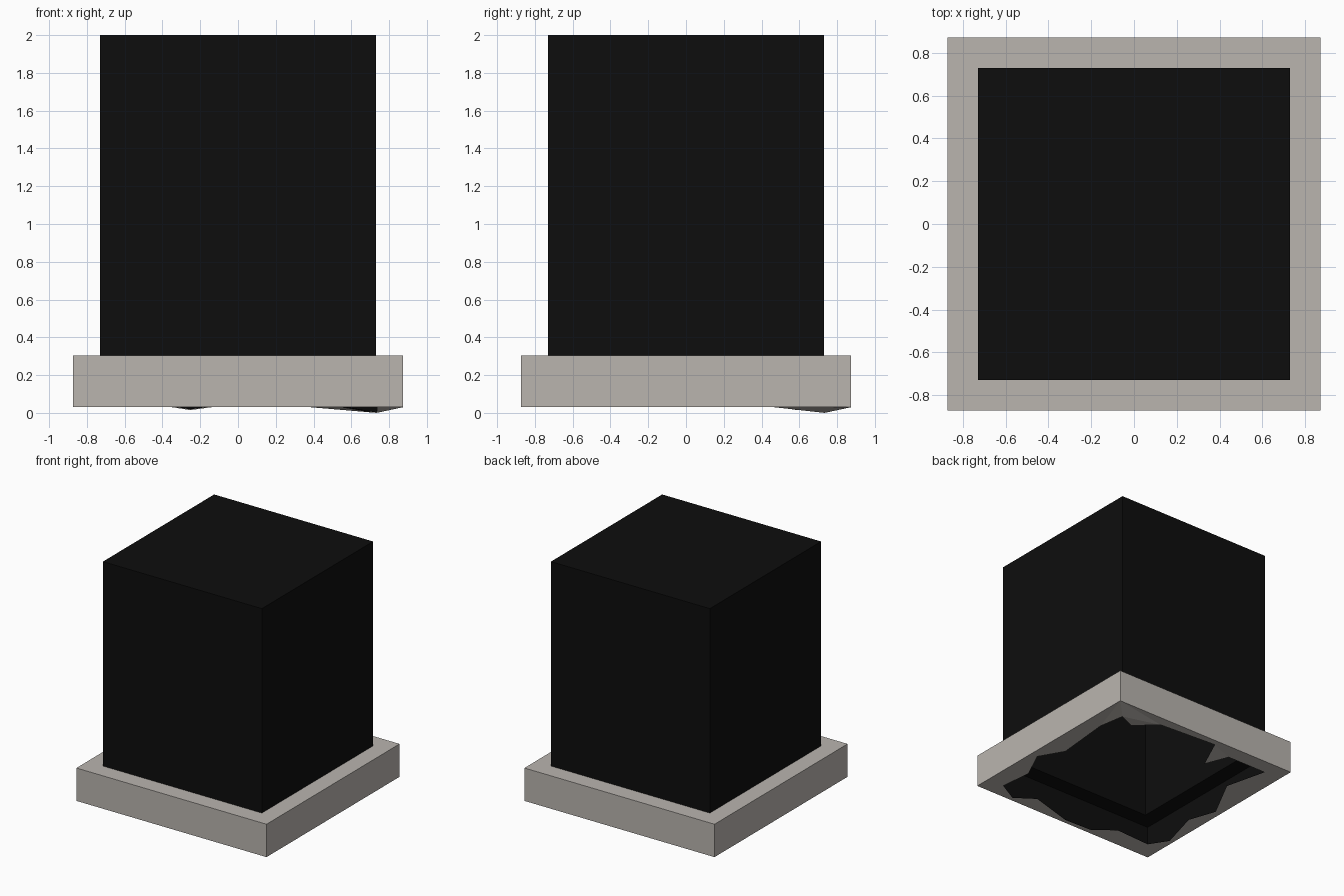
import bpy, bmesh

if "Cube" in bpy.data.objects:
    bpy.data.objects.remove(bpy.data.objects["Cube"])

def material(name, c):
    m = bpy.data.materials.new(name)
    m.diffuse_color = (*c, 1)
    m.use_nodes = True
    m.node_tree.nodes["Principled BSDF"].inputs["Base Color"].default_value = m.diffuse_color
    return m

BLACK = material("black", (0.004, 0.004, 0.004))
STONE = material("warm grey stone", (0.49, 0.46, 0.43))

def finish(bm, name, mat):
    me = bpy.data.meshes.new(name)
    bm.to_mesh(me)
    bm.free()
    me.materials.append(mat)
    ob = bpy.data.objects.new(name, me)
    bpy.context.collection.objects.link(ob)
    return ob

def square_shell(name, profile, mat, cap=False):
    """Stack of square loops given as (half width, z)."""
    bm = bmesh.new()
    loops = [[bm.verts.new((sx * r, sy * r, z))
              for sx, sy in ((-1, -1), (1, -1), (1, 1), (-1, 1))]
             for r, z in profile]
    for a, b in zip(loops, loops[1:]):
        for i in range(4):
            j = (i + 1) % 4
            bm.faces.new((a[i], a[j], b[j], b[i]))
    if cap:
        bm.faces.new(loops[-1])
    return finish(bm, name, mat)

# Hollow black block, with the dark lining of the hollow base
square_shell("block", [(0.73, 0.297), (0.73, 2.0)], BLACK, cap=True)
square_shell("base_lining", [(0.867, 0.035), (0.867, 0.297), (0.73, 0.297)], BLACK)
# Stone base: outer sides and top rim
square_shell("base", [(0.873, 0.03), (0.873, 0.303), (0.73, 0.303)], STONE)

# Ragged hole in the underside, as fractions of the base width
HOLE = [(.92, .92), (.82, .86), (.72, .95), (.42, .97), (.355, .82), (.30, .924),
        (.09, .924), (.14, .72), (.03, .51), (.076, .377), (.02, .177), (.076, .09),
        (.26, .10), (.354, .025), (.50, .02), (.718, .084), (.81, .02), (.911, .076),
        (.895, .232), (.963, .376), (.896, .492), (.922, .768)]
DIPS = {0: 0.0, 4: 0.015}   # torn points that hang down

def underside(name, half, z, lift, mat):
    bm = bmesh.new()
    outer = [bm.verts.new((sx * half, sy * half, z))
             for sx, sy in ((-1, -1), (1, -1), (1, 1), (-1, 1))]
    inner = [bm.verts.new(((u - .5) * 1.746, (v - .5) * 1.746, z)) for u, v in HOLE]
    edges = [bm.edges.new((lp[i - 1], lp[i])) for lp in (outer, inner) for i in range(len(lp))]
    bmesh.ops.triangle_fill(bm, edges=edges, use_beauty=True, normal=(0, 0, -1))
    for i, dz in DIPS.items():
        inner[i].co.z = dz + lift
    bm.normal_update()
    for f in bm.faces:
        if (f.normal.z > 0) != (lift > 0):
            f.normal_flip()
    return finish(bm, name, mat)

# Stone skin outside, black skin inside
underside("base_underside", 0.873, 0.03, 0.0, STONE)
underside("underside_lining", 0.868, 0.034, 0.004, BLACK)
